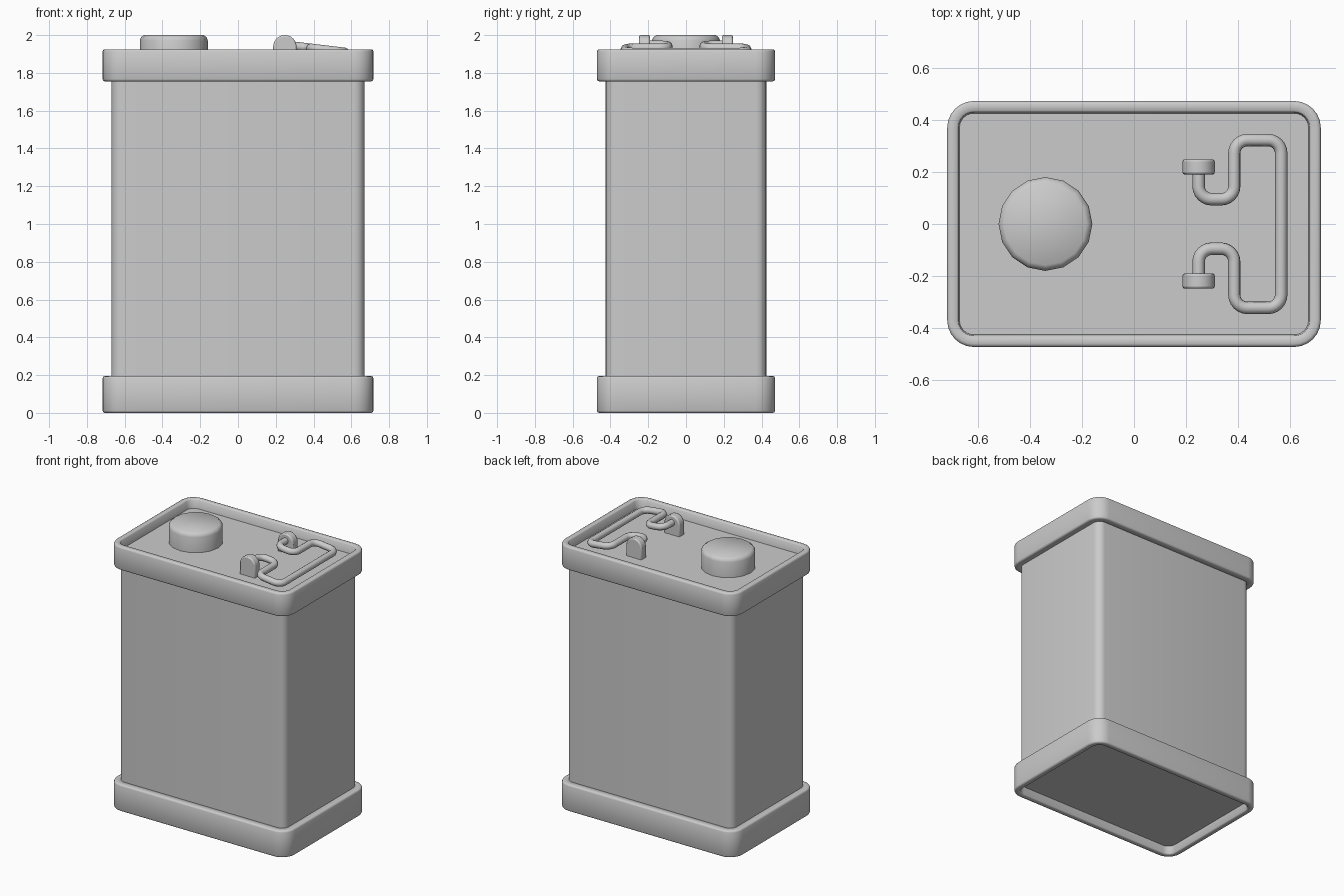
import bpy, bmesh, math
from mathutils import Vector

if "Cube" in bpy.data.objects:
    bpy.data.objects.remove(bpy.data.objects["Cube"])

HX, HY, R = 0.67, 0.425, 0.055      # body half sizes and corner radius
PANEL_Z = 1.86                      # recessed top panel


def finish(name, bm, bevel=0, angle=35):
    bmesh.ops.recalc_face_normals(bm, faces=bm.faces)
    mesh = bpy.data.meshes.new(name)
    bm.to_mesh(mesh)
    bm.free()
    ob = bpy.data.objects.new(name, mesh)
    bpy.context.collection.objects.link(ob)
    if bevel:
        mod = ob.modifiers.new("bevel", 'BEVEL')
        mod.width, mod.segments = bevel, 2
        mod.limit_method, mod.angle_limit = 'ANGLE', math.radians(40)
    smooth(ob, angle)
    return ob


def smooth(ob, angle=35):
    bpy.ops.object.select_all(action='DESELECT')
    ob.select_set(True)
    bpy.context.view_layer.objects.active = ob
    bpy.ops.object.shade_smooth_by_angle(angle=math.radians(angle))


def rounded_rect(off, z, seg=6):
    r = R + off
    pts = []
    for i, (sx, sy) in enumerate([(1, 1), (-1, 1), (-1, -1), (1, -1)]):
        for k in range(seg + 1):
            a = math.pi / 2 * (i + k / seg)
            pts.append((sx * (HX - R) + r * math.cos(a),
                        sy * (HY - R) + r * math.sin(a), z))
    return pts


def circle(r, z, n=16):
    return [(r * math.cos(2 * math.pi * k / n), r * math.sin(2 * math.pi * k / n), z)
            for k in range(n)]


def loft(name, loops, ring=False, **kw):
    """Skin a stack of loops; ring=True joins last to first, else the ends are capped."""
    bm = bmesh.new()
    vs = [[bm.verts.new(p) for p in loop] for loop in loops]
    pairs = list(zip(vs, vs[1:])) + ([(vs[-1], vs[0])] if ring else [])
    for a, b in pairs:
        for i in range(len(a)):
            j = (i + 1) % len(a)
            bm.faces.new((a[i], a[j], b[j], b[i]))
    if not ring:
        bm.faces.new(vs[0])
        bm.faces.new(vs[-1])
    return finish(name, bm, **kw)


# Body with recessed top and bottom panels
loft("can_body", [rounded_rect(0, 0.06), rounded_rect(0, PANEL_Z)])

# Rims: closed rounded cross-section swept around the body
def rim(name, z0, z1, panel_z, top):
    b = 0.012
    inner_top, inner_bot = (0.004, -0.006) if top else (-0.006, 0.004)
    profile = [(0.047 - b, z0), (0.047 - b * 0.3, z0 + b * 0.3), (0.047, z0 + b),
               (0.047, z1 - b), (0.047 - b * 0.3, z1 - b * 0.3), (0.047 - b, z1),
               (inner_top + 0.006, z1), (inner_top, z1 - 0.006),
               (inner_bot, z0 + 0.006), (inner_bot + 0.006, z0)]
    loft(name, [rounded_rect(o, z) for o, z in profile], ring=True, angle=50)

rim("bottom_rim", 0.0, 0.195, 0.06, False)
rim("top_rim", 1.755, 1.925, PANEL_Z, True)

# Screw cap with softened edge
cap = loft("filler_cap", [circle(0.18, PANEL_Z - 0.01), circle(0.18, 1.972),
                          circle(0.174, 1.988), circle(0.158, 2.0)], angle=50)
cap.location.x = -0.34

# Handle lugs: round-topped blocks, mirrored
bm = bmesh.new()
outline = [(0.31, PANEL_Z - 0.01)]
outline += [(0.248 + 0.062 * math.cos(math.pi * k / 12),
             1.938 + 0.062 * math.sin(math.pi * k / 12)) for k in range(13)]
outline += [(0.186, PANEL_Z - 0.01)]
face = bm.faces.new([bm.verts.new((x, 0.19, z)) for x, z in outline])
ext = bmesh.ops.extrude_face_region(bm, geom=[face])
bmesh.ops.translate(bm, vec=(0, 0.058, 0),
                    verts=[v for v in ext['geom'] if isinstance(v, bmesh.types.BMVert)])
lugs = finish("handle_lugs", bm, bevel=0.008)
lugs.modifiers.new("mirror", 'MIRROR').use_axis = (False, True, False)

# Wire handle: filleted path, sloping down towards the outer end
half = [(0.248, 0.22), (0.248, 0.095), (0.385, 0.095), (0.385, 0.322), (0.565, 0.322)]
corners = [Vector(p) for p in half + [(x, -y) for x, y in reversed(half)]]
path = [corners[0]]
for p, c, n in zip(corners, corners[1:], corners[2:]):
    u, v = (p - c).normalized() * 0.05, (n - c).normalized() * 0.05
    for k in range(7):
        a = math.pi / 2 * k / 6
        path.append(c + u * (1 - math.sin(a)) + v * (1 - math.cos(a)))
path.append(corners[-1])

curve = bpy.data.curves.new("handle", 'CURVE')
curve.dimensions = '3D'
curve.bevel_depth, curve.bevel_resolution = 0.024, 3
curve.use_fill_caps = True
spline = curve.splines.new('POLY')
spline.points.add(len(path) - 1)
for pt, p in zip(spline.points, path):
    pt.co = (p.x, p.y, 1.948 - 0.12 * (p.x - 0.248), 1)
handle = bpy.data.objects.new("wire_handle", curve)
bpy.context.collection.objects.link(handle)
bpy.ops.object.select_all(action='DESELECT')
handle.select_set(True)
bpy.context.view_layer.objects.active = handle
bpy.ops.object.convert(target='MESH')
smooth(bpy.context.object, 60)
